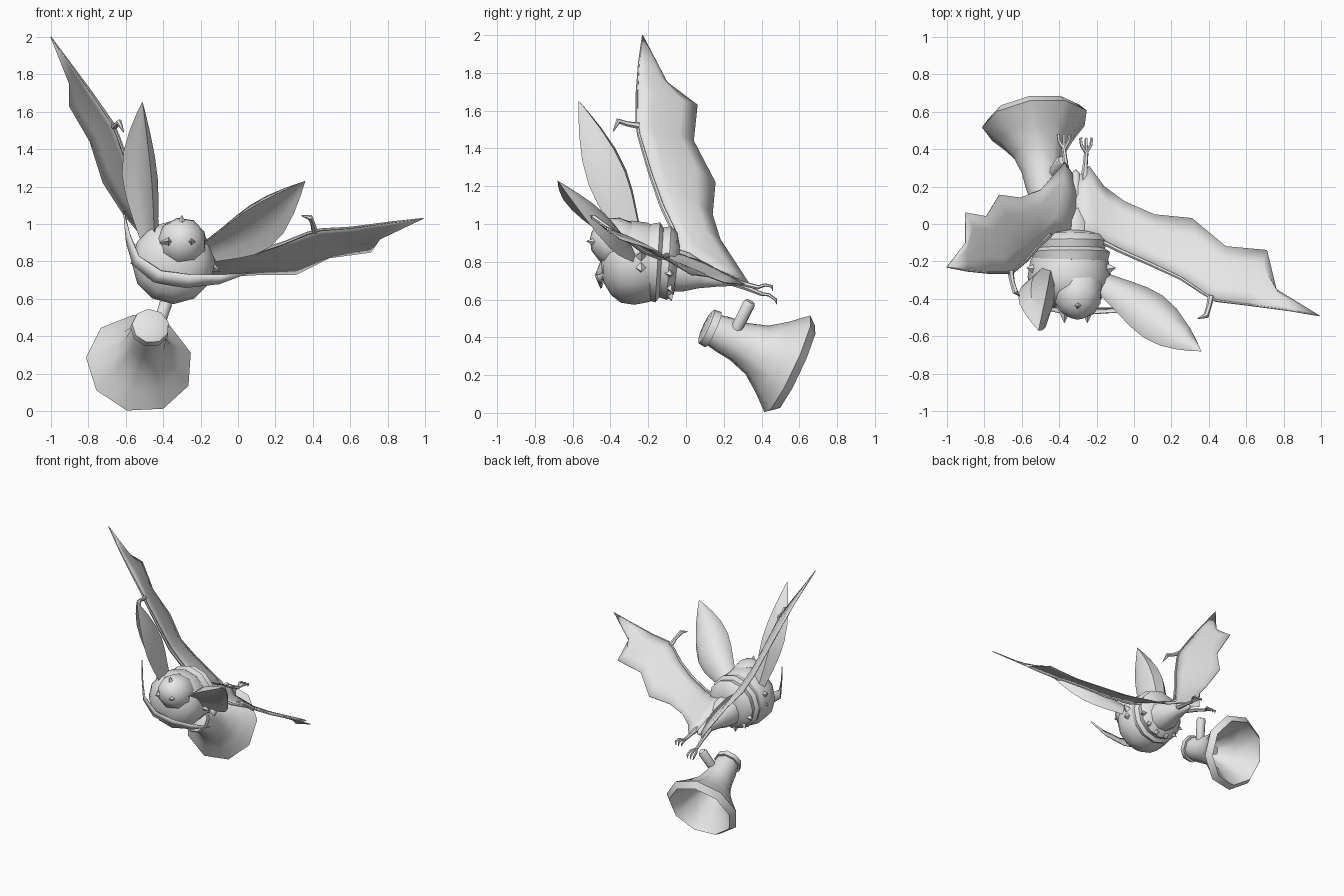
import bpy, bmesh, math
from mathutils import Vector

cube = bpy.data.objects.get("Cube")
if cube:
    bpy.data.objects.remove(cube, do_unlink=True)

grey = bpy.data.materials.new("plain grey")
grey.use_nodes = True
grey.diffuse_color = (0.8, 0.8, 0.8, 1)
grey.node_tree.nodes["Principled BSDF"].inputs["Base Color"].default_value = (0.8, 0.8, 0.8, 1)


def finish(obj, angle=45):
    obj.data.materials.append(grey)
    bpy.ops.object.select_all(action='DESELECT')
    obj.select_set(True)
    bpy.context.view_layer.objects.active = obj
    bpy.ops.object.shade_smooth_by_angle(angle=math.radians(angle))
    return obj


def loft(name, rows, closed=True, thickness=0, angle=45):
    """Skin a surface through rows of points."""
    bm = bmesh.new()
    grid = [[bm.verts.new(p) for p in row] for row in rows]
    n = len(rows[0])
    for a, b in zip(grid, grid[1:]):
        for i in range(n if closed else n - 1):
            j = (i + 1) % n
            bm.faces.new((a[i], a[j], b[j], b[i]))
    bmesh.ops.remove_doubles(bm, verts=bm.verts, dist=0.0004)
    bmesh.ops.recalc_face_normals(bm, faces=bm.faces)
    mesh = bpy.data.meshes.new(name)
    bm.to_mesh(mesh)
    bm.free()
    obj = bpy.data.objects.new(name, mesh)
    bpy.context.collection.objects.link(obj)
    if thickness:
        mod = obj.modifiers.new("thickness", 'SOLIDIFY')
        mod.thickness, mod.offset = thickness, 0
    return finish(obj, angle)


def lathe(name, origin, direction, profile, sides, phase=0):
    """Turn a (distance, radius) profile around an axis."""
    d = Vector(direction).normalized()
    u = d.cross(Vector((0, 0, 1)))
    u = u.normalized() if u.length > 0.01 else Vector((1, 0, 0))
    v = u.cross(d)
    turns = [math.radians(phase) + math.tau * i / sides for i in range(sides)]
    rows = [[Vector(origin) + d * t + (u * math.cos(a) + v * math.sin(a)) * r for a in turns]
            for t, r in profile]
    return loft(name, rows)


def tube(name, points, radii, sides=6):
    """Tapered limb along a path."""
    pts = [Vector(p) for p in points]
    rows = []
    for i, p in enumerate(pts):
        d = (pts[min(i + 1, len(pts) - 1)] - pts[max(i - 1, 0)]).normalized()
        u = d.orthogonal() if not rows else u - d * u.dot(d)
        u.normalize()
        v = d.cross(u)
        ring = [math.tau * k / sides for k in range(sides)]
        row = [p + (u * math.cos(a) + v * math.sin(a)) * radii[i] for a in ring]
        if i == 0:
            rows.append([p] * sides)
        rows.append(row)
    rows.append([pts[-1]] * sides)
    return loft(name, rows)


def spike(name, origin, direction, length, radius):
    return lathe(name, origin, direction, [(0, 0), (0, radius), (length, 0)], 4)


# Megaphone: cap, flared bell, lip, hollow inside and inner horn
axis = Vector((-0.125, 0.9, -0.42)).normalized()
mouthpiece = Vector((-0.465, 0.10, 0.46))
lathe("megaphone_bell", mouthpiece, axis,
      [(0.0, 0), (0.0, 0.08), (0.01, 0.1), (0.05, 0.105), (0.05, 0.088),
       (0.11, 0.1), (0.2, 0.11), (0.31, 0.145), (0.4, 0.21), (0.49, 0.288),
       (0.535, 0.25), (0.5, 0.24), (0.37, 0.14), (0.2, 0.06), (0.2, 0)], 9, 13)
lathe("megaphone_inner_horn", mouthpiece + axis * 0.19, axis,
      [(0, 0.03), (0.1, 0.033), (0.1, 0)], 8)
lathe("megaphone_handle", (-0.43, 0.265, 0.44), (0.05, 0.075, 0.15),
      [(0, 0.032), (0.16, 0.034), (0.175, 0.025), (0.175, 0)], 8)

# Head, fur ruff and slim body under the membrane
lathe("head", (-0.345, -0.45, 0.79), (0, 1, 0.03),
      [(0, 0), (0.01, 0.1), (0.05, 0.17), (0.1, 0.21), (0.17, 0.223), (0.25, 0.21),
       (0.31, 0.18), (0.33, 0)], 12)
lathe("fur_ruff", (-0.34, -0.2, 0.8), (0, 1, -0.06),
      [(0, 0), (0, 0.2), (0.05, 0.212), (0.07, 0.185), (0.11, 0.195), (0.145, 0.165),
       (0.165, 0.08), (0.165, 0)], 12)
lathe("body", (-0.33, -0.08, 0.76), (0.02, 0.36, -0.07),
      [(0, 0), (0.01, 0.12), (0.08, 0.11), (0.16, 0.075), (0.26, 0.045), (0.36, 0.02), (0.38, 0)], 10)
for i in range(6):
    a = math.radians(200 + 28 * i)
    out = Vector((math.cos(a), 0, math.sin(a)))
    spike("ruff_tuft", Vector((-0.34, -0.1, 0.8)) + out * 0.15, out + Vector((0, 0.4, 0)), 0.07, 0.045)

# Snout, nose, lips and cheek tufts
lathe("snout", (-0.30, -0.28, 0.86), (0, -0.75, 0.35),
      [(0, 0.12), (0.07, 0.135), (0.14, 0.128), (0.2, 0.095), (0.235, 0.04), (0.24, 0)], 9)
spike("nose_leaf", (-0.3, -0.42, 0.95), (0, -0.2, 1), 0.1, 0.06)
for x in (-0.37, -0.25):
    spike("lip", (x, -0.43, 0.9), (x * 0.3 + 0.09, -1, 0.1), 0.1, 0.05)
for x, z, s in ((-0.53, 0.84, -1), (-0.14, 0.8, 1)):
    for k in (-1, 1):
        spike("cheek_tuft", (x, -0.24, z + k * 0.03), (s, 0.15, k * 0.5), 0.05, 0.03)

# Thin crescent band that floats around the chin
crescent = [((-0.61, -0.36, 1.07), (-0.61, -0.36, 1.07)),
            ((-0.58, -0.40, 0.95), (-0.595, -0.37, 0.9)),
            ((-0.53, -0.44, 0.83), (-0.56, -0.41, 0.78)),
            ((-0.41, -0.47, 0.75), (-0.45, -0.44, 0.69)),
            ((-0.25, -0.48, 0.73), (-0.28, -0.45, 0.66)),
            ((-0.09, -0.47, 0.73), (-0.1, -0.45, 0.68)),
            ((0.06, -0.44, 0.74), (0.06, -0.44, 0.74))]
loft("chin_band", crescent, closed=False, thickness=0.008)


# Ears: shallow hollow leaves with a rounded back
def ear(name, base, tip, side, back, bow):
    base, tip, side, back, bow = map(Vector, (base, tip, side, back, bow))
    rows = []
    for t, w in ((0, 0.5), (0.18, 0.75), (0.32, 0.93), (0.46, 1), (0.62, 0.88),
                 (0.78, 0.58), (0.9, 0.28), (1, 0)):
        c = base.lerp(tip, t) + bow * math.sin(math.pi * t)
        section = ((1, -0.35), (0.75, 0.5), (0, 1), (-0.75, 0.5), (-1, -0.35),
                   (-0.5, 0), (0, 0.2), (0.5, 0))
        rows.append([c + (side * p + back * q) * w for p, q in section])
    loft(name, rows)


ear("right_ear", (-0.47, -0.28, 0.9), (-0.51, -0.57, 1.655),
    (-0.08, 0.07, 0.03), (0.06, 0.09, 0.03), (-0.03, 0, 0))
ear("left_ear", (-0.15, -0.32, 0.86), (0.36, -0.68, 1.23),
    (-0.06, -0.1, 0.1), (0, 0.055, 0.06), (0.025, 0, -0.035))

# Wings: membranes from the leading edge to the scalloped trailing edge
SPINE, TAIL = (-0.33, -0.04, 0.86), (-0.31, 0.24, 0.71)
RIGHT_TIP, LEFT_TIP = (-1, -0.23, 2), (0.99, -0.49, 1.03)
right_lead = [SPINE, (-0.45, -0.06, 0.95), (-0.52, -0.13, 1.1), (-0.57, -0.19, 1.27),
              (-0.64, -0.25, 1.47), (-0.67, -0.26, 1.54), (-0.78, -0.26, 1.7),
              (-0.89, -0.25, 1.85), RIGHT_TIP]
right_trail = [TAIL, (-0.37, 0.33, 0.69), (-0.5, 0.18, 0.92), (-0.61, 0.14, 1.05),
               (-0.72, 0.155, 1.22), (-0.79, 0.04, 1.44), (-0.9, 0.06, 1.63),
               (-0.9, -0.1, 1.75), RIGHT_TIP]
left_lead = [SPINE, (-0.2, -0.08, 0.84), (-0.08, -0.14, 0.82), (0.1, -0.22, 0.85),
             (0.25, -0.29, 0.9), (0.37, -0.37, 0.95), (0.44, -0.41, 0.97),
             (0.6, -0.43, 0.98), (0.82, -0.46, 1.01), LEFT_TIP]
left_trail = [TAIL, (-0.24, 0.31, 0.68), (-0.16, 0.2, 0.69), (-0.05, 0.12, 0.72),
              (0.11, 0.05, 0.73), (0.31, 0.03, 0.73), (0.49, -0.12, 0.82),
              (0.71, -0.14, 0.85), (0.76, -0.35, 0.92), LEFT_TIP]


def wing(side, lead, trail, billow, thumb):
    rows = []
    for a, b in zip(lead, trail):
        a, b = Vector(a), Vector(b)
        span = (b - a).length
        rows.append([a.lerp(b, k / 4) + Vector(billow) * span * math.sin(math.pi * k / 4)
                     for k in range(5)])
    loft(side + "_wing_membrane", rows, closed=False, thickness=0.006, angle=60)
    arm = lead[1:]
    tube(side + "_wing_arm", arm, [0.014 - 0.011 * i / (len(arm) - 1) for i in range(len(arm))])
    tube(side + "_thumb", thumb, (0.018, 0.014, 0.016, 0.003))


wing("right", right_lead, right_trail, (0.03, 0, 0.03),
     ((-0.66, -0.25, 1.52), (-0.65, -0.31, 1.53), (-0.635, -0.36, 1.545), (-0.61, -0.385, 1.49)))
wing("left", left_lead, left_trail, (0, 0, 0.03),
     ((0.41, -0.39, 0.96), (0.4, -0.44, 1.0), (0.385, -0.49, 1.035), (0.34, -0.505, 1.045)))

# Legs and clawed feet
for side, hip, ankle, drop in (("right", (-0.35, 0.2, 0.71), (-0.375, 0.4, 0.63), -0.03),
                               ("left", (-0.27, 0.2, 0.71), (-0.255, 0.38, 0.665), 0.005)):
    a = Vector(ankle)
    tube(side + "_leg", (hip, Vector(hip).lerp(a, 0.6), a), (0.025, 0.014, 0.012))
    for k in (-1, 0, 1):
        tube(side + "_toe", (a, a + Vector((k * 0.025, 0.04, 0.01 + drop / 2)),
                             a + Vector((k * 0.03, 0.075, drop)),
                             a + Vector((k * 0.022, 0.08, drop - 0.025))),
             (0.01, 0.009, 0.008, 0.002), 5)
